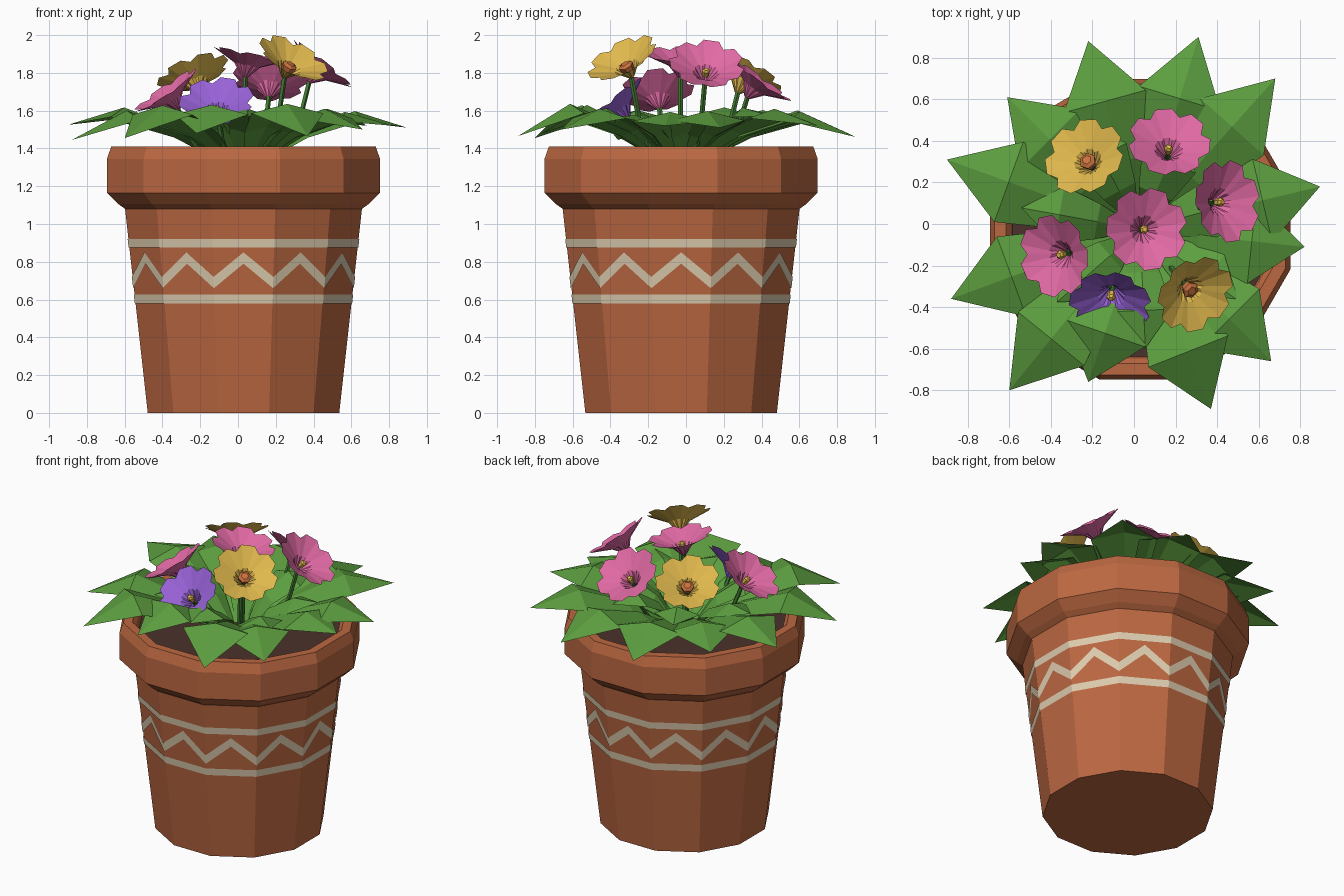
import bpy, math, random
from mathutils import Vector

if "Cube" in bpy.data.objects:
    bpy.data.objects.remove(bpy.data.objects["Cube"])

random.seed(4)
CX, CY = 0.029, -0.026      # pot axis
SIDES = 12
COS15 = math.cos(math.pi / SIDES)


def material(name, rgb):
    m = bpy.data.materials.new(name)
    m.diffuse_color = (*rgb, 1)
    m.use_nodes = True
    m.node_tree.nodes["Principled BSDF"].inputs["Base Color"].default_value = m.diffuse_color
    return m


TERRACOTTA = material("terracotta", (0.50, 0.138, 0.053))
CREAM = material("cream_paint", (0.72, 0.60, 0.42))
SOIL = material("soil", (0.07, 0.032, 0.024))
LEAF = material("leaf_green", (0.107, 0.34, 0.05))
STEM = material("stem_green", (0.055, 0.20, 0.034))
PINK = material("pink", (0.76, 0.144, 0.376))
PURPLE = material("purple", (0.314, 0.122, 0.68))
YELLOW = material("yellow", (0.76, 0.49, 0.075))
ORANGE = material("orange", (0.60, 0.17, 0.05))


def make(name, verts, faces, mat):
    me = bpy.data.meshes.new(name)
    me.from_pydata([tuple(v) for v in verts], [], faces)
    me.materials.append(mat)
    ob = bpy.data.objects.new(name, me)
    bpy.context.collection.objects.link(ob)
    return ob


def strips(n, rows, start=0):
    """Quads joining consecutive closed rings of n vertices."""
    return [(start + r * n + i, start + r * n + (i + 1) % n,
             start + (r + 1) * n + (i + 1) % n, start + (r + 1) * n + i)
            for r in range(rows - 1) for i in range(n)]


def pot_ring(apothem, z):
    r = apothem / COS15
    return [Vector((CX + r * math.cos((i + 0.5) * math.tau / SIDES),
                    CY + r * math.sin((i + 0.5) * math.tau / SIDES), z)) for i in range(SIDES)]


# Pot: one profile (half width, height) swept round twelve sides
profile = [(0.507, 0), (0.627, 1.08), (0.662, 1.105), (0.723, 1.165), (0.723, 1.345),
           (0.70, 1.41), (0.645, 1.41), (0.62, 1.38), (0.61, 1.30)]
verts = [v for a, z in profile for v in pot_ring(a, z)]
make("pot", verts, strips(SIDES, len(profile)) + [tuple(reversed(range(SIDES)))], TERRACOTTA)

# Soil
make("soil", pot_ring(0.615, 1.32), [tuple(range(SIDES))], SOIL)


# Painted bands: heights given at the face centres and at the pot's corners
def band(name, centre, corner):
    n = SIDES * 2
    verts = []
    for k in (0, 1):
        for i in range(n):
            z = (corner if i % 2 else centre)[k]
            r = 0.507 + 0.12 * z / 1.08 + 0.004
            if i % 2:
                r /= COS15
            a = i * math.tau / n
            verts.append((CX + r * math.cos(a), CY + r * math.sin(a), z))
    make(name, verts, strips(n, 2), CREAM)


band("lower_stripe", (0.58, 0.627), (0.58, 0.627))
band("upper_stripe", (0.875, 0.92), (0.875, 0.92))
band("zigzag", (0.79, 0.85), (0.66, 0.72))


# Leaves: folded along a raised midrib, arching up and drooping at the tip
def leaf(name, tip, peak, width):
    base = Vector((CX, CY, 0))
    d = Vector((tip[0], tip[1], 0)) - base
    length = d.length
    d.normalize()
    side = Vector((-d.y, d.x, 0))
    rows = [(0.07, 1.32, 0.03, 0.01), (length * 0.36, 1.32 + (peak - 1.32) * 0.62, width * 0.62, 0.035),
            (length * 0.68, peak, width, 0.05)]
    verts = []
    for r, z, w, drop in rows:
        mid = base + d * r + Vector((0, 0, z))
        verts += [mid - side * w - Vector((0, 0, drop)), mid, mid + side * w - Vector((0, 0, drop))]
    verts.append(Vector(tip))
    faces = []
    for r in (0, 3):
        faces += [(r, r + 3, r + 4, r + 1), (r + 1, r + 4, r + 5, r + 2)]
    faces += [(6, 9, 7), (7, 9, 8)]
    make(name, verts, faces, LEAF)


outer_tips = [(-0.22, 0.88, 1.47), (0.31, 0.90, 1.46), (0.68, 0.70, 1.52), (0.895, 0.18, 1.51),
              (0.82, -0.11, 1.52), (0.66, -0.66, 1.50), (0.37, -0.89, 1.465), (-0.22, -0.76, 1.48),
              (-0.60, -0.80, 1.455), (-0.88, -0.36, 1.445), (-0.90, 0.31, 1.525), (-0.61, 0.61, 1.53)]
for i, t in enumerate(outer_tips):
    leaf(f"outer_leaf_{i + 1}", t, random.uniform(1.59, 1.64), 0.205)
for i in range(7):
    a = (i + 0.3) * math.tau / 7
    r = random.uniform(0.50, 0.60)
    leaf(f"inner_leaf_{i + 1}", (CX + r * math.cos(a), CY + r * math.sin(a), 1.57),
         random.uniform(1.57, 1.62), 0.14)


# Flowers: seven-petalled funnel, domed eye and a thin stem
def flower(name, centre, normal, mat, eye_mat, eye_r):
    c, n = Vector(centre), Vector(normal).normalized()
    q = n.to_track_quat('Z', 'Y')
    petals = 7
    count = petals * 3
    verts = []
    for h, scale in ((-0.125, 0.08), (-0.06, 0.35), (0, 1)):
        for i in range(count):
            notch = i % 3 == 0
            r = (0.165 if notch else 0.2) * scale
            lift = -0.012 * scale if notch else 0
            a = math.tau * (i // 3 + (0, 0.27, 0.73)[i % 3]) / petals
            verts.append(c + q @ Vector((r * math.cos(a), r * math.sin(a), h + lift)))
    make(name + "_petals", verts, strips(count, 3), mat)

    # Eye
    ev = [c + q @ Vector((eye_r * s * math.cos(k * math.tau / 6), eye_r * s * math.sin(k * math.tau / 6), h))
          for h, s in ((-0.085, 0.8), (-0.05, 1), (-0.038, 0.55)) for k in range(6)]
    make(name + "_eye", ev, strips(6, 3) + [tuple(range(12, 18))], eye_mat)

    # Stem, bending out from the middle of the pot
    top = c - n * 0.115
    foot = Vector((CX + (top.x - CX) * 0.5, CY + (top.y - CY) * 0.5, 1.31))
    knee = foot.lerp(top, 0.55) + Vector((top.x - CX, top.y - CY, 0)) * 0.08
    sv = [p + Vector((0.014 * math.cos(k * math.tau / 5), 0.014 * math.sin(k * math.tau / 5), 0))
          for p in (foot, knee, top) for k in range(5)]
    make(name + "_stem", sv, strips(5, 3), STEM)


flower("left_flower", (-0.385, -0.155, 1.71), (-0.55, -0.12, 0.8), PINK, YELLOW, 0.022)
flower("front_flower", (-0.115, -0.385, 1.65), (-0.08, -0.62, 0.76), PURPLE, YELLOW, 0.022)
flower("front_right_flower", (0.295, -0.34, 1.88), (0.42, -0.42, 0.8), YELLOW, ORANGE, 0.042)
flower("middle_flower", (0.06, -0.025, 1.90), (0.2, 0.03, 0.97), PINK, YELLOW, 0.022)
flower("right_flower", (0.45, 0.11, 1.85), (0.62, 0.08, 0.77), PINK, YELLOW, 0.022)
flower("back_flower", (0.17, 0.395, 1.77), (0.06, 0.58, 0.79), PINK, YELLOW, 0.022)
flower("back_left_flower", (-0.24, 0.325, 1.80), (-0.32, 0.42, 0.84), YELLOW, ORANGE, 0.042)
